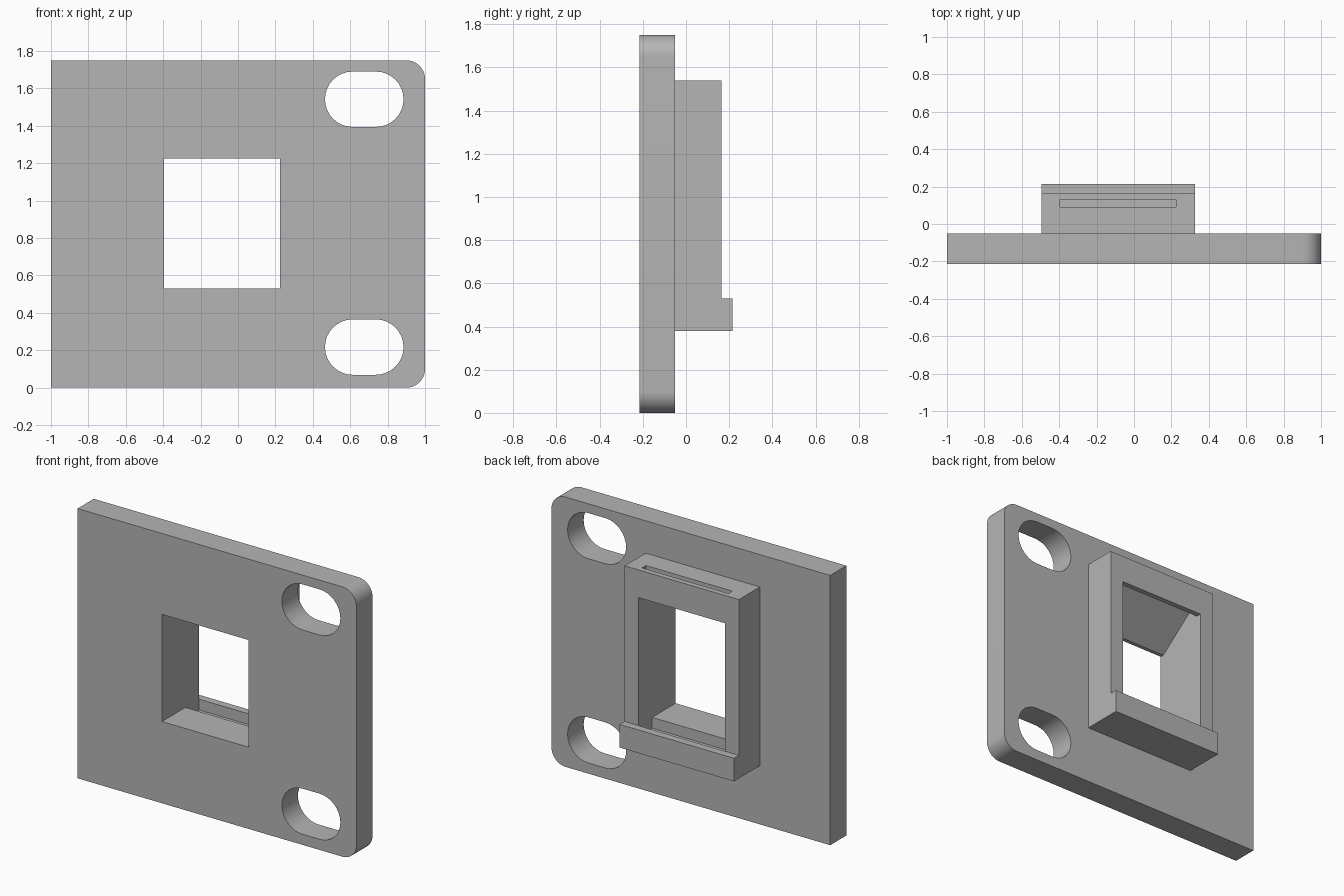
import bpy
import bmesh
from math import cos, sin, pi
from mathutils import Vector

cube = bpy.data.objects.get("Cube")
if cube:
    bpy.data.objects.remove(cube, do_unlink=True)

# Single grey plastic
grey = bpy.data.materials.new("grey_plastic")
grey.use_nodes = True
colour = (0.46, 0.46, 0.46, 1)
grey.diffuse_color = colour
grey.node_tree.nodes["Principled BSDF"].inputs["Base Color"].default_value = colour


def prism(name, points, depth):
    """Closed solid from a planar outline swept along a vector."""
    bm = bmesh.new()
    face = bm.faces.new([bm.verts.new(p) for p in points])
    swept = bmesh.ops.extrude_face_region(bm, geom=[face])
    verts = [g for g in swept["geom"] if isinstance(g, bmesh.types.BMVert)]
    bmesh.ops.translate(bm, verts=verts, vec=Vector(depth))
    bmesh.ops.recalc_face_normals(bm, faces=bm.faces)
    mesh = bpy.data.meshes.new(name)
    bm.to_mesh(mesh)
    bm.free()
    mesh.materials.append(grey)
    obj = bpy.data.objects.new(name, mesh)
    bpy.context.collection.objects.link(obj)
    return obj


def arc(x, z, radius, start, end, y, steps=16):
    angles = [start + (end - start) * i / steps for i in range(steps + 1)]
    return [(x + radius * cos(a), y, z + radius * sin(a)) for a in angles]


def cut(obj, cutter):
    mod = obj.modifiers.new("cut", "BOOLEAN")
    mod.operation = "DIFFERENCE"
    mod.solver = "EXACT"
    mod.object = cutter
    bpy.context.view_layer.objects.active = obj
    bpy.ops.object.modifier_apply(modifier=mod.name)


FRONT, SEAM, BACK, LIP = -0.215, -0.05, 0.165, 0.215
HEIGHT, CORNER = 1.75, 0.1
LEFT, RIGHT = -0.395, 0.225   # window sides
WALL = 0.1                    # housing wall thickness
SILL, HEAD = 0.53, 1.225      # window bottom and top

# Mounting plate, rounded on one side
outline = [(-1, FRONT, HEIGHT), (-1, FRONT, 0)]
outline += arc(1 - CORNER, CORNER, CORNER, -pi / 2, 0, FRONT)
outline += arc(1 - CORNER, HEIGHT - CORNER, CORNER, 0, pi / 2, FRONT)
plate = prism("mounting_plate", outline, (0, SEAM - FRONT, 0))

# Socket housing with a protruding bottom lip
side = [(SEAM, 0.38), (LIP, 0.38), (LIP, SILL), (BACK, SILL), (BACK, 1.54), (SEAM, 1.54)]
housing = prism("socket_housing", [(LEFT - WALL, y, z) for y, z in side],
                (RIGHT - LEFT + 2 * WALL, 0, 0))

# Socket cavity: stepped floor, sloped ceiling and top latch slit
cavity = [(-0.3, SILL), (0.025, SILL), (0.025, 0.46), (BACK, 0.46), (BACK, SILL),
          (0.3, SILL), (0.3, 1.36), (0.13, 1.36), (0.13, 1.6), (0.09, 1.6),
          (0.09, 1.44), (-0.19, HEAD), (-0.3, HEAD)]
cutters = [prism("socket_cutter", [(LEFT, y, z) for y, z in cavity], (RIGHT - LEFT, 0, 0))]
cut(plate, cutters[0])
cut(housing, cutters[0])

# Oblong screw holes
for z in (0.217, 1.542):
    ends = arc(0.737, z, 0.148, -pi / 2, pi / 2, -0.3)
    ends += arc(0.613, z, 0.148, pi / 2, 3 * pi / 2, -0.3)
    hole = prism("screw_hole_cutter", ends, (0, 0.4, 0))
    cut(plate, hole)
    cutters.append(hole)

for cutter in cutters:
    bpy.data.objects.remove(cutter, do_unlink=True)

# Smooth the rounded walls, keep corners crisp
bpy.ops.object.select_all(action="DESELECT")
for obj in (plate, housing):
    obj.select_set(True)
bpy.context.view_layer.objects.active = plate
bpy.ops.object.shade_smooth_by_angle(angle=pi / 6)
